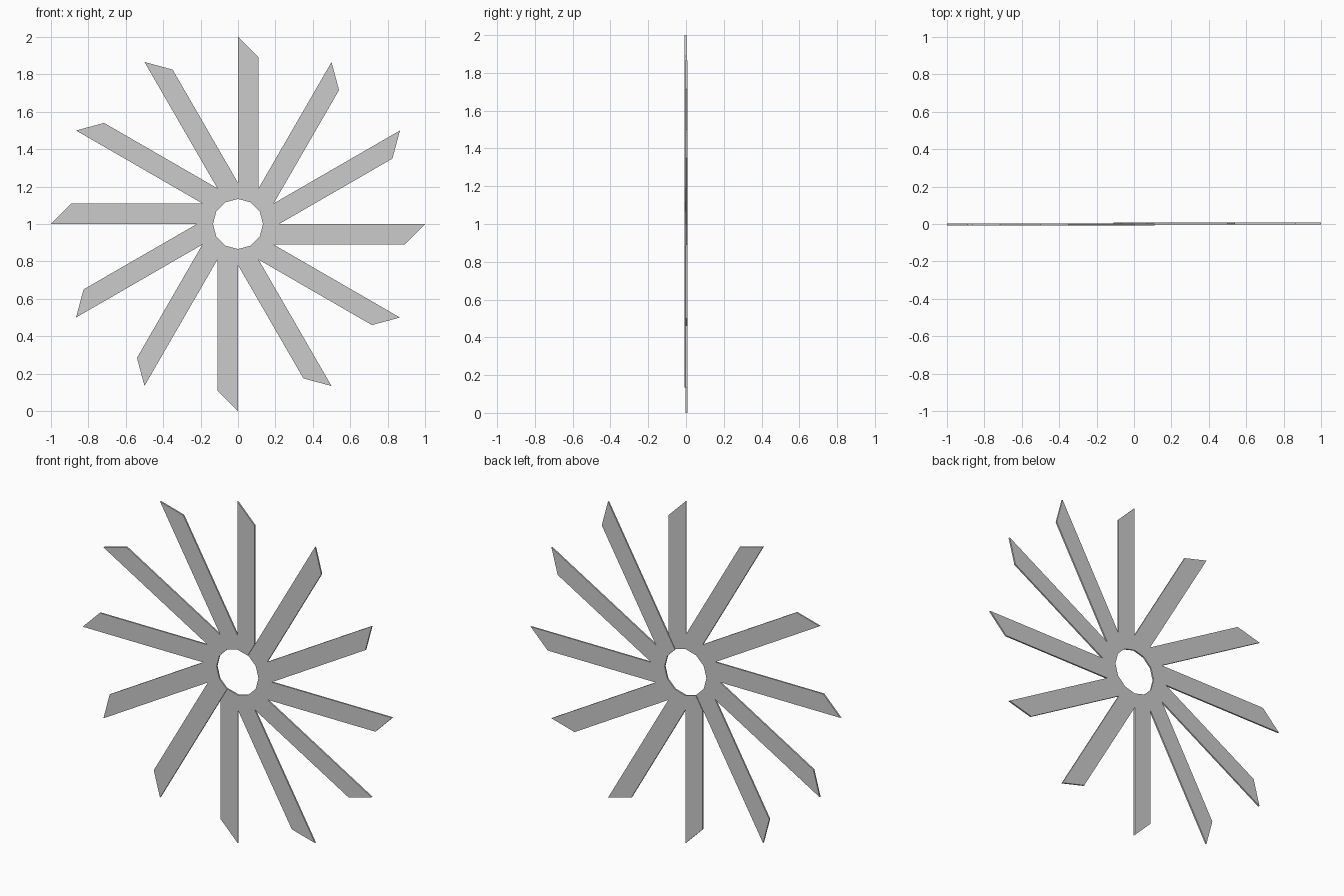
import bpy, bmesh
from math import sin, cos, radians
from mathutils import Matrix

if "Cube" in bpy.data.objects:
    bpy.data.objects.remove(bpy.data.objects["Cube"])

BLADES = 12
STEP = radians(360 / BLADES)
WIDTH = 0.11        # blade width
HOLE = 0.134        # hub hole radius
THICK = 0.009       # sheet thickness
SHIFT = 0.0022      # half of the depth step between the two overlapping halves


def make_blade(index):
    # profile of the 12 o'clock blade, measured from the hub centre
    notch = WIDTH / sin(STEP) * cos(STEP)
    profile = [
        (0, HOLE), (HOLE * sin(STEP), HOLE * cos(STEP)),
        (WIDTH, notch), (WIDTH, 1 - WIDTH), (0, 1),
    ]
    bm = bmesh.new()
    face = bm.faces.new([bm.verts.new((x, -THICK / 2, z)) for x, z in profile])
    ext = bmesh.ops.extrude_face_region(bm, geom=[face])
    moved = [g for g in ext["geom"] if isinstance(g, bmesh.types.BMVert)]
    bmesh.ops.translate(bm, verts=moved, vec=(0, THICK, 0))
    bmesh.ops.recalc_face_normals(bm, faces=bm.faces)

    # turn clockwise seen from the front, then place in the back or front half
    depth = SHIFT if 1 <= index <= 6 else -SHIFT
    bm.transform(Matrix.Translation((0, depth, 1)) @ Matrix.Rotation(STEP * index, 4, 'Y'))

    mesh = bpy.data.meshes.new(f"blade_{index + 1:02d}")
    bm.to_mesh(mesh)
    bm.free()
    bpy.context.collection.objects.link(bpy.data.objects.new(mesh.name, mesh))


# ring of blades around the open hub
for i in range(BLADES):
    make_blade(i)
